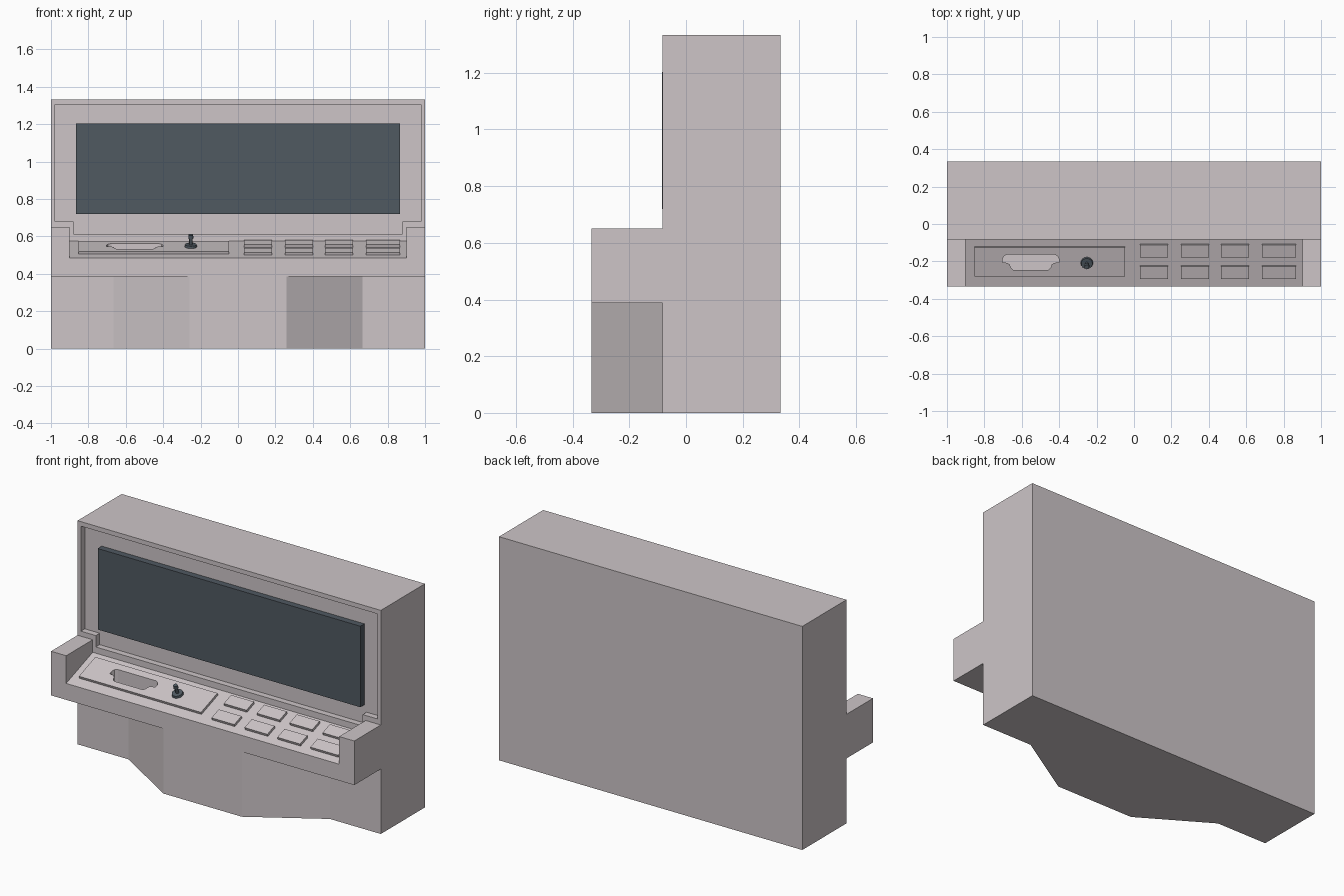
import bpy, bmesh, math
from mathutils import Matrix, Vector

if "Cube" in bpy.data.objects:
    bpy.data.objects.remove(bpy.data.objects["Cube"])


def material(name, rgb):
    m = bpy.data.materials.new(name)
    m.diffuse_color = (*rgb, 1)
    m.use_nodes = True
    m.node_tree.nodes["Principled BSDF"].inputs["Base Color"].default_value = m.diffuse_color
    return m


GREY = material("warm_light_grey", (0.61, 0.56, 0.575))
DARK = material("dark_slate", (0.08, 0.1, 0.12))

FRONT, FACE = -0.333, -0.083      # console front and cabinet front
PANEL_Z, SLOPE = 0.485, 0.36      # front height and rise of the control panel
ANG = math.atan(SLOPE)
TILT = Matrix.Translation((0, FRONT, PANEL_Z)) @ Matrix.Rotation(ANG, 4, 'X')


def finish(bm, name, mat, matrix=None):
    bmesh.ops.recalc_face_normals(bm, faces=bm.faces)
    me = bpy.data.meshes.new(name)
    bm.to_mesh(me)
    bm.free()
    if matrix:
        me.transform(matrix)
    me.materials.append(mat)
    ob = bpy.data.objects.new(name, me)
    bpy.context.collection.objects.link(ob)
    return ob


def prism(name, pts, axis, lo, hi, mat=GREY, matrix=None):
    """Extrude a 2D profile along an axis from lo to hi."""
    place = {'x': lambda p, h: (h, p[0], p[1]),
             'y': lambda p, h: (p[0], h, p[1]),
             'z': lambda p, h: (p[0], p[1], h)}[axis]
    bm = bmesh.new()
    a = [bm.verts.new(place(p, lo)) for p in pts]
    b = [bm.verts.new(place(p, hi)) for p in pts]
    bm.faces.new(a)
    bm.faces.new(b)
    n = len(pts)
    for i in range(n):
        j = (i + 1) % n
        bm.faces.new((a[i], a[j], b[j], b[i]))
    return finish(bm, name, mat, matrix)


def rect(x0, x1, y0, y1):
    return [(x0, y0), (x1, y0), (x1, y1), (x0, y1)]


def mirrored(half, cx=0):
    """Close a right-hand half profile by mirroring it about cx."""
    return [(cx + x, y) for x, y in half] + [(cx - x, y) for x, y in reversed(half)]


def cut(ob, cutter):
    mod = ob.modifiers.new("cut", 'BOOLEAN')
    mod.operation, mod.solver, mod.object = 'DIFFERENCE', 'EXACT', cutter
    bpy.context.view_layer.objects.active = ob
    bpy.ops.object.modifier_apply(modifier=mod.name)


def slope_plate(name, x0, x1, y0, y1, t=0.015):
    """Raised plate lying on the sloping panel, given by its outline from above."""
    c = math.cos(ANG)
    v0 = (y0 + t * math.sin(ANG) - FRONT) / c
    v1 = (y1 - FRONT) / c
    return prism(name, rect(x0, x1, v0, v1), 'z', -0.004, t, GREY, TILT)


# Cabinet with a stepped screen recess
cabinet = prism("cabinet", rect(-1, 1, FACE, 0.333), 'z', 0, 1.333)
recess = prism("recess_cutter",
               mirrored([(0.88, 0.612), (0.88, 0.68), (0.978, 0.68), (0.978, 1.306)]),
               'y', -0.2, FACE + 0.037)
cut(cabinet, recess)

# Screen
prism("screen", rect(-0.866, 0.866, 0.72, 1.203), 'y', FACE - 0.001, FACE + 0.04, DARK)

# Console shelf with side arms around a sloping panel
console = prism("console", rect(-1, 1, FRONT, FACE), 'z', 0.387, 0.65)
panel = prism("panel_cutter",
              [(y, PANEL_Z + SLOPE * (y - FRONT)) for y in (-0.4, -0.05)]
              + [(-0.05, 0.8), (-0.4, 0.8)], 'x', -0.9, 0.9)
cut(console, panel)

# Pedestal with angled sides
prism("pedestal", mirrored([(0.258, FRONT), (0.665, FACE)]), 'z', 0, 0.387)

# Large control plate, with a shaped tray cut through it into the console
plate = slope_plate("control_plate", -0.853, -0.048, -0.28, -0.12)
tray = prism("tray_cutter", mirrored(
    [(0.095, -0.245), (0.108, -0.232), (0.112, -0.217), (0.125, -0.208), (0.15, -0.205),
     (0.15, -0.185), (0.142, -0.17), (0.125, -0.163)], -0.552), 'z', 0.43, 0.8)
cut(console, tray)
cut(plate, tray)

# Two rows of buttons, the last column wider
for r, (y0, y1) in enumerate([(-0.295, -0.222), (-0.18, -0.106)]):
    for c, (x0, x1) in enumerate([(0.032, 0.182), (0.25, 0.4), (0.466, 0.616), (0.684, 0.866)]):
        slope_plate(f"button_{r}_{c}", x0, x1, y0, y1)

# Joystick: collar, shaft and knob standing square to the slope
bm = bmesh.new()
v = (-0.203 - FRONT) / math.cos(ANG)
for r0, r1, z0, z1 in [(0.034, 0.03, 0.012, 0.027), (0.009, 0.009, 0.025, 0.07),
                       (0.014, 0.012, 0.062, 0.082)]:
    bmesh.ops.create_cone(bm, cap_ends=True, segments=16, radius1=r0, radius2=r1,
                          depth=z1 - z0,
                          matrix=Matrix.Translation((-0.252, v, (z0 + z1) / 2)))
stick = finish(bm, "joystick", DARK, TILT)

# Remove the used cutters
for ob in (recess, panel, tray):
    bpy.data.objects.remove(ob, do_unlink=True)
